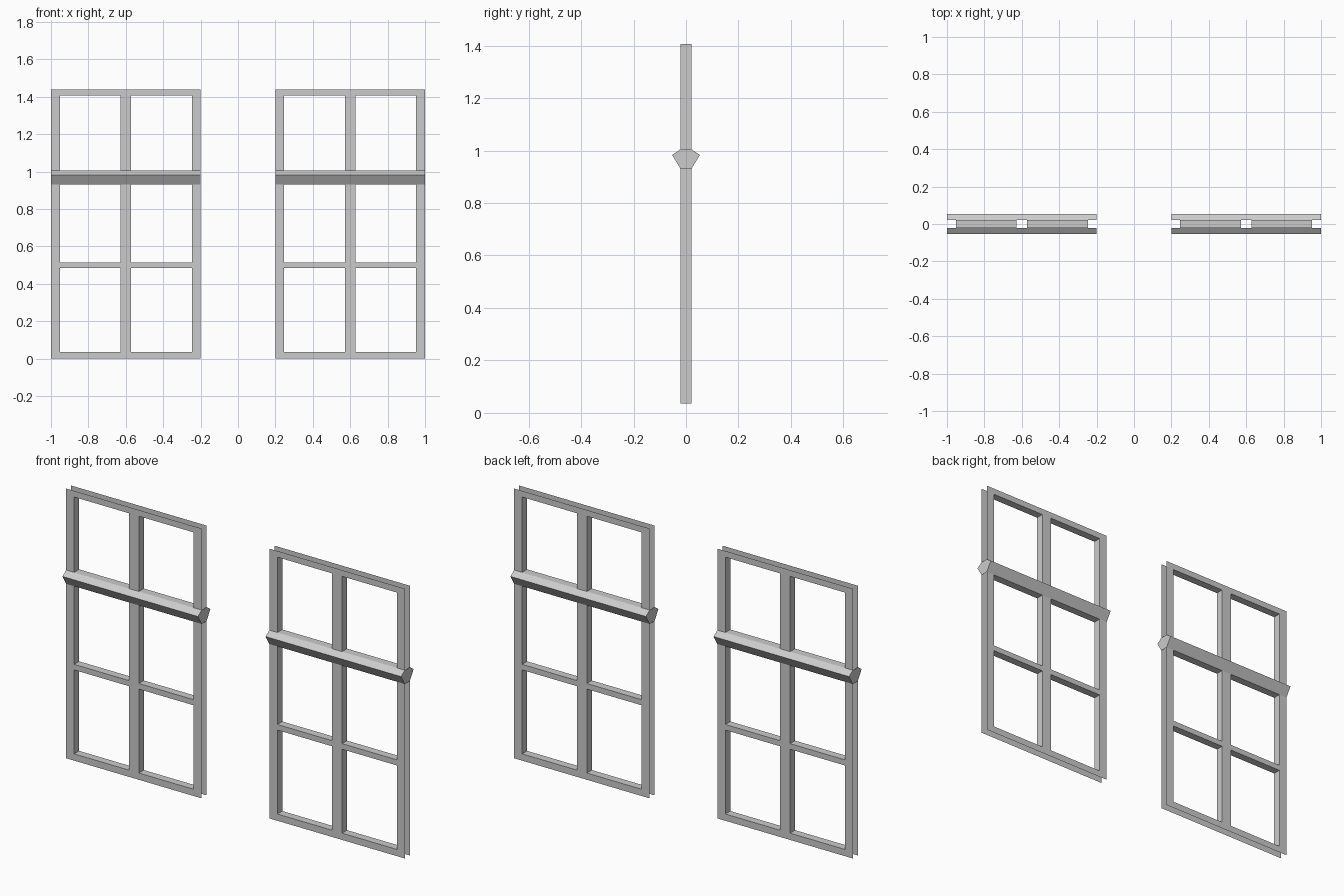
import bpy, bmesh
from mathutils import Vector

if "Cube" in bpy.data.objects:
    bpy.data.objects.remove(bpy.data.objects["Cube"])

mat = bpy.data.materials.new("window_grey")
mat.diffuse_color = (0.6, 0.6, 0.6, 1)
mat.use_nodes = True
mat.node_tree.nodes["Principled BSDF"].inputs["Base Color"].default_value = mat.diffuse_color

D = 0.021                                   # half depth of the frame
XS = [0.20, 0.247, 0.571, 0.629, 0.953, 1.0]
ZS = [0.0, 0.036, 0.484, 0.514, 0.931, 1.005, 1.407, 1.44]


def face(bm, pts, normal):
    """Add a flat face turned towards the given normal."""
    f = bm.faces.new([bm.verts.new(p) for p in pts])
    f.normal_update()
    if f.normal.dot(Vector(normal)) < 0:
        f.normal_flip()


def finish(bm, name, shift):
    bmesh.ops.translate(bm, verts=bm.verts, vec=(shift, 0, 0))
    bmesh.ops.remove_doubles(bm, verts=bm.verts, dist=1e-5)
    me = bpy.data.meshes.new(name)
    bm.to_mesh(me)
    bm.free()
    me.materials.append(mat)
    bpy.context.collection.objects.link(bpy.data.objects.new(name, me))


def window_frame(name, shift):
    bm = bmesh.new()
    for i in range(len(XS) - 1):
        for k in range(len(ZS) - 1):
            x0, x1, z0, z1 = XS[i], XS[i + 1], ZS[k], ZS[k + 1]
            if i % 2 and k % 2:
                # top and bottom reveals of each pane opening
                for z, n in ((z0, 1), (z1, -1)):
                    face(bm, [(x0, -D, z), (x1, -D, z), (x1, D, z), (x0, D, z)], (0, 0, n))
            else:
                # front and back boards
                for y in (-D, D):
                    face(bm, [(x0, y, z0), (x1, y, z0), (x1, y, z1), (x0, y, z1)], (0, y, 0))
    # side reveals run the full height of the opening
    for x, n in zip(XS[1:5], (1, -1, 1, -1)):
        for z0, z1 in zip(ZS[1:6], ZS[2:7]):
            face(bm, [(x, -D, z0), (x, D, z0), (x, D, z1), (x, -D, z1)], (n, 0, 0))
    finish(bm, name, shift)


def meeting_rail(name, shift):
    bm = bmesh.new()
    x0, x1 = XS[0], XS[-1]
    top, ridge, low = (D, ZS[5]), (0.053, 0.983), (D, ZS[4])
    for s in (-1, 1):
        # sloped faces on each side of the frame
        for (ya, za), (yb, zb), nz in ((top, ridge, 1), (ridge, low, -1)):
            face(bm, [(x0, s * ya, za), (x1, s * ya, za), (x1, s * yb, zb), (x0, s * yb, zb)],
                 (0, s, nz))
    # six-sided end caps
    outline = [(-y, z) for y, z in (top, ridge, low)] + [low, ridge, top]
    for x, n in ((x0, -1), (x1, 1)):
        face(bm, [(x, y, z) for y, z in outline], (n, 0, 0))
    finish(bm, name, shift)


for side, shift in (("right", 0.0), ("left", -1.2)):
    window_frame(side + "_window_frame", shift)
    meeting_rail(side + "_meeting_rail", shift)
